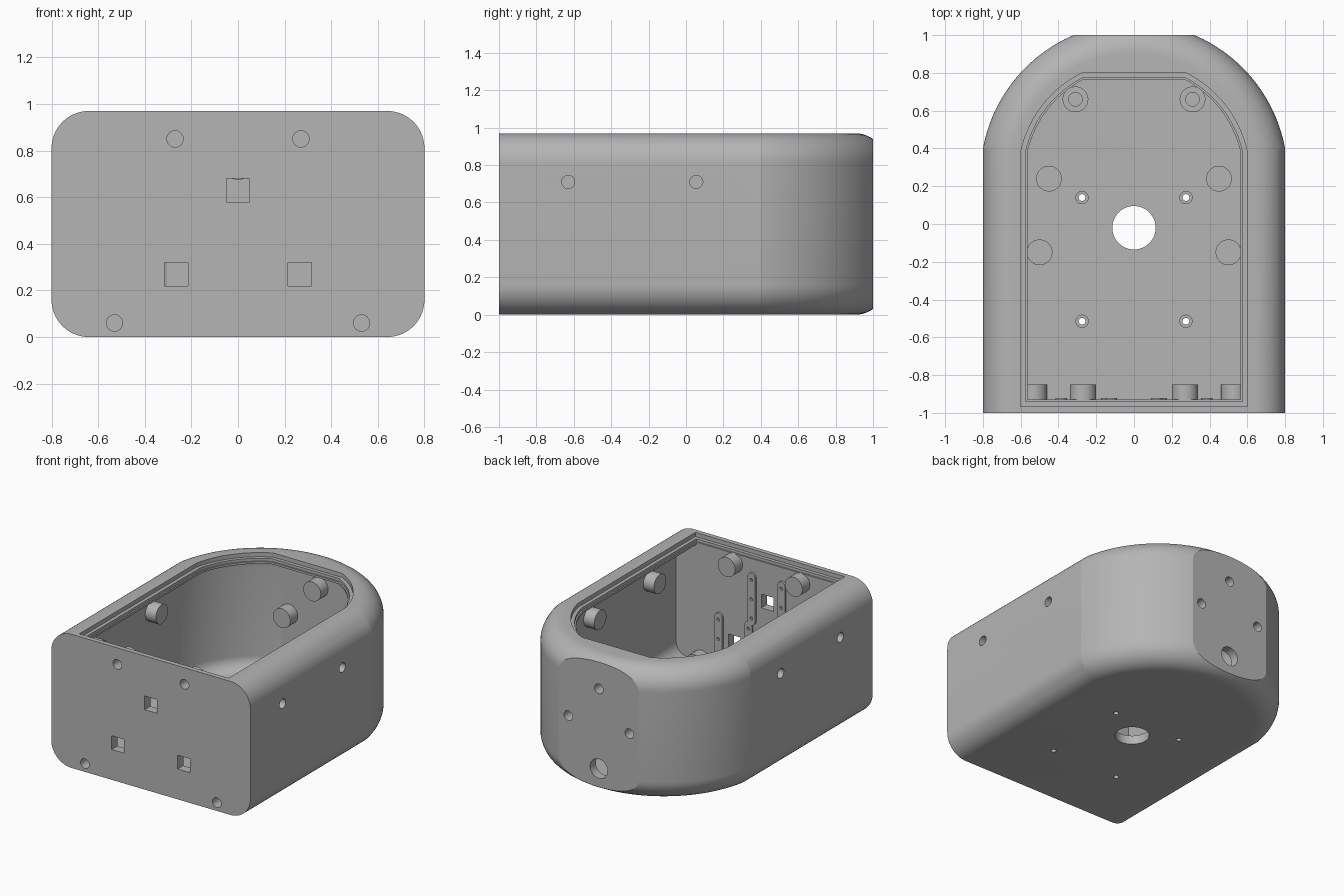
import bpy, bmesh, math
from mathutils import Vector, Matrix

cube = bpy.data.objects.get("Cube")
if cube:
    bpy.data.objects.remove(cube, do_unlink=True)

WALL = 0.065
HEIGHT = 0.97
ARC_Y, ARC_R, HALF_W = 0.252, 0.8135, 0.8

grey = bpy.data.materials.new("plain grey")
grey.use_nodes = True
grey.diffuse_color = (0.46, 0.46, 0.46, 1)
grey.node_tree.nodes["Principled BSDF"].inputs["Base Color"].default_value = grey.diffuse_color


def make_object(name, bm):
    bmesh.ops.recalc_face_normals(bm, faces=bm.faces[:])
    mesh = bpy.data.meshes.new(name)
    bm.to_mesh(mesh)
    bm.free()
    mesh.materials.append(grey)
    ob = bpy.data.objects.new(name, mesh)
    bpy.context.scene.collection.objects.link(ob)
    return ob


def outline(d, front):
    """Plan shape inset by d: straight sides and a round back."""
    r, x = ARC_R - d, HALF_W - d
    start = math.acos(x / r)
    n = 48
    pts = [(-x, front), (x, front)]
    for i in range(n + 1):
        a = start + (math.pi - 2 * start) * i / n
        pts.append((r * math.cos(a), ARC_Y + r * math.sin(a)))
    return pts


def layered(name, layers, front, back):
    """Stack inset outlines, then cut the front and back flat."""
    bm = bmesh.new()
    rings = [[bm.verts.new((x, y, z)) for x, y in outline(d, front)] for z, d in layers]
    for low, high in zip(rings, rings[1:]):
        for i in range(len(low)):
            j = (i + 1) % len(low)
            bm.faces.new((low[i], low[j], high[j], high[i]))
    bm.faces.new(rings[0][::-1])
    bm.faces.new(rings[-1])
    bmesh.ops.recalc_face_normals(bm, faces=bm.faces[:])
    bmesh.ops.bisect_plane(bm, geom=bm.verts[:] + bm.edges[:] + bm.faces[:],
                           plane_co=(0, back, 0), plane_no=(0, 1, 0), clear_outer=True)
    bmesh.ops.holes_fill(bm, edges=[e for e in bm.edges if e.is_boundary], sides=0)
    return make_object(name, bm)


def rounded(name, inset, radius, front, back):
    z0, z1, n = inset, HEIGHT - inset, 14
    steps = [math.pi / 2 * i / n for i in range(n + 1)]
    half = [(radius * (1 - math.sin(a)), inset + radius * (1 - math.cos(a))) for a in steps]
    low = [(z0 + h, d) for h, d in half[::-1]]
    high = [(z1 - h, d) for h, d in half]
    # both halves start and end at the full width
    return layered(name, sorted(low + high), front, back)


def cylinder(bm, start, direction, length, radius):
    d = Vector(direction)
    turn = d.to_track_quat("Z", "Y").to_matrix().to_4x4()
    place = Matrix.Translation(Vector(start) + d * length / 2) @ turn
    bmesh.ops.create_cone(bm, cap_ends=True, segments=48, radius1=radius, radius2=radius,
                          depth=length, matrix=place)


def box(bm, centre, size):
    bmesh.ops.create_cube(bm, size=1, matrix=Matrix.Translation(centre) @ Matrix.Diagonal((*size, 1)))


def combine(target, tool, operation):
    mod = target.modifiers.new("combine", "BOOLEAN")
    mod.operation, mod.solver, mod.object = operation, "EXACT", tool
    with bpy.context.temp_override(object=target, active_object=target, selected_objects=[target]):
        bpy.ops.object.modifier_apply(modifier=mod.name)
    bpy.data.objects.remove(tool, do_unlink=True)


# Hollow housing with a flat front and back
housing = rounded("housing", 0, 0.16, -1, 1)
combine(housing, rounded("cavity", WALL, 0.095, -1 + WALL, 1 - WALL), "DIFFERENCE")

# Stepped opening for the lid
for depth, inset, front, back in ((0.2, 0.235, -0.93, 0.765), (0.05, 0.225, -0.94, 0.775),
                                  (0.03, 0.2, -0.965, 0.8)):
    layers = [(HEIGHT - depth, inset), (HEIGHT + 0.1, inset)]
    combine(housing, layered("lid_step", layers, front, back), "DIFFERENCE")

# Screw positions: outer point, inward direction, height shift of the boss
screws = [((0, 1, 0.745), (0, -1, 0), 0)]
for s in (-1, 1):
    screws += [((s * 0.27, -1, 0.85), (0, 1, 0), 0),
               ((s * 0.53, -1, 0.06), (0, 1, 0), 0.015),
               ((s * HALF_W, -0.63, 0.71), (-s, 0, 0), 0),
               ((s * HALF_W, 0.055, 0.71), (-s, 0, 0), 0),
               ((s * 0.245, 1, 0.485), (0, -1, 0), 0)]
standoffs = [(s * 0.275, y) for s in (-1, 1) for y in (0.14, -0.515)]

# Bosses on the walls and floor
bm = bmesh.new()
for p, d, lift in screws:
    cylinder(bm, Vector(p) + Vector(d) * 0.03 + Vector((0, 0, lift)), d, 0.12, 0.07)
for x, y in standoffs:
    cylinder(bm, (x, y, 0.03), (0, 0, 1), 0.08, 0.035)
for s in (-1, 1):
    for x, y in ((0.45, 0.24), (0.5, -0.15), (0.31, 0.66)):
        cylinder(bm, (s * x, y, 0.03), (0, 0, 1), 0.08, 0.068)
combine(housing, make_object("bosses", bm), "UNION")

# Screw holes, sensor windows, cable holes
bm = bmesh.new()
for p, d, lift in screws:
    cylinder(bm, Vector(p) - Vector(d) * 0.05, d, 0.15, 0.035)
for x, y in standoffs:
    cylinder(bm, (x, y, -0.05), (0, 0, 1), 0.3, 0.018)
for s in (-1, 1):
    cylinder(bm, (s * 0.31, 0.66, 0.08), (0, 0, 1), 0.1, 0.036)
cylinder(bm, (0, -0.02, -0.1), (0, 0, 1), 0.25, 0.115)
cylinder(bm, (0, 1.1, 0.165), (0, -1, 0), 0.2, 0.07)
windows = ((0, 0.63), (-0.265, 0.27), (0.265, 0.27))
for x, z in windows:
    box(bm, (x, -1, z), (0.1, 0.2, 0.1))
combine(housing, make_object("holes", bm), "DIFFERENCE")


# Mounting strips beside each window, inside the front wall
def strip(x, z):
    bm = bmesh.new()
    half, r = 0.16, 0.03
    ring = []
    for end in (1, -1):
        for i in range(17):
            a = math.pi * i / 16
            ring.append(bm.verts.new((x + end * r * math.cos(a), -0.94, z + end * (half + r * math.sin(a)))))
    face = bm.faces.new(ring)
    out = bmesh.ops.extrude_face_region(bm, geom=[face])
    bmesh.ops.translate(bm, vec=(0, 0.02, 0),
                        verts=[v for v in out["geom"] if isinstance(v, bmesh.types.BMVert)])
    ob = make_object("mounting_strip", bm)
    bm = bmesh.new()
    for dz in (-0.14, 0, 0.14):
        cylinder(bm, (x, -0.934, z + dz), (0, 1, 0), 0.1, 0.011)
    combine(ob, make_object("strip_holes", bm), "DIFFERENCE")
    return ob


parts = [housing]
for x, z in windows:
    for side in (-1, 1):
        parts.append(strip(x + side * 0.12, z))

bpy.ops.object.select_all(action="DESELECT")
for ob in parts:
    ob.select_set(True)
bpy.context.view_layer.objects.active = housing
bpy.ops.object.shade_smooth_by_angle(angle=math.radians(9))
